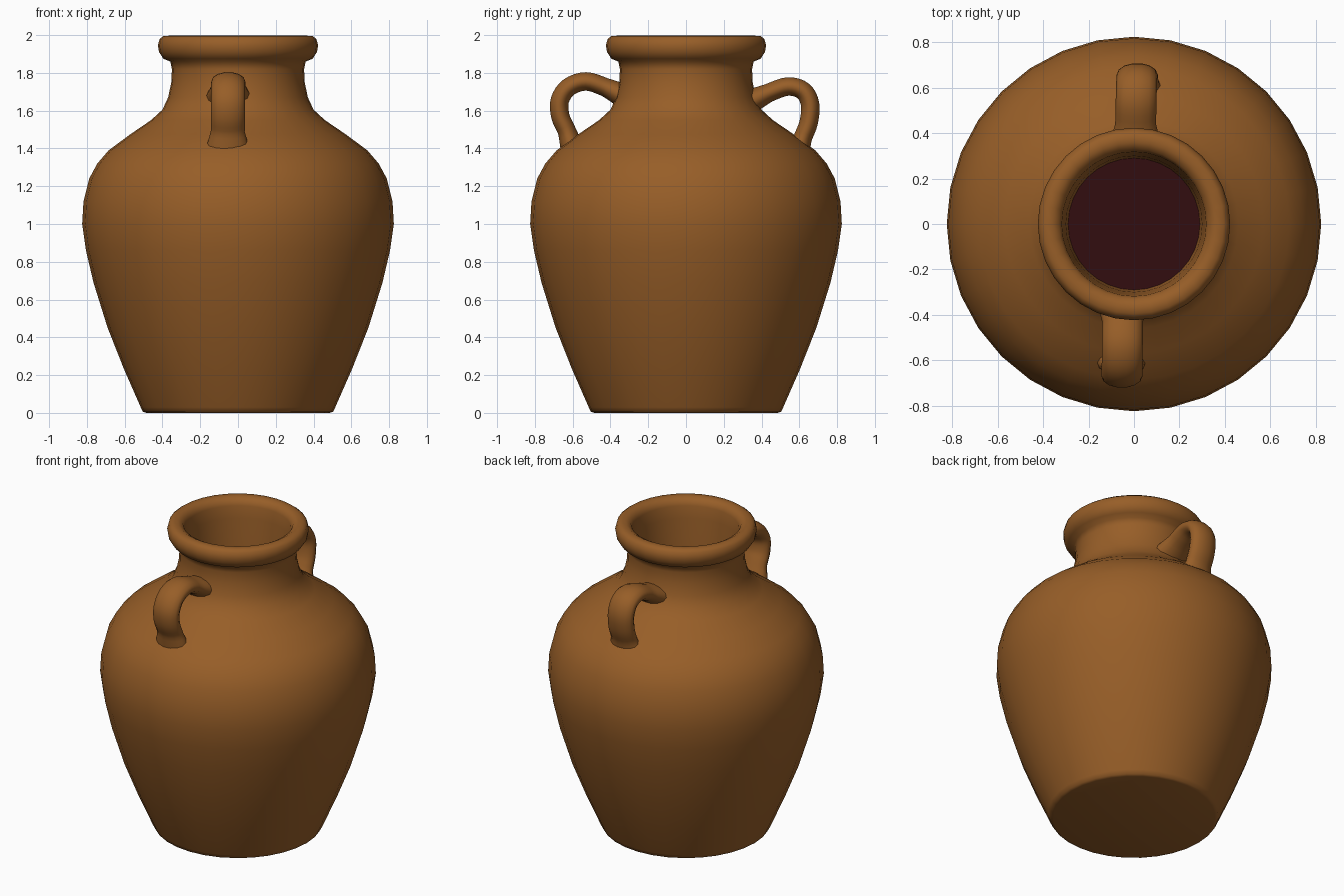
import bpy, bmesh, math
from mathutils import Vector

if "Cube" in bpy.data.objects:
    bpy.data.objects.remove(bpy.data.objects["Cube"])


def material(name, rgb):
    m = bpy.data.materials.new(name)
    m.diffuse_color = (*rgb, 1)
    m.use_nodes = True
    m.node_tree.nodes["Principled BSDF"].inputs["Base Color"].default_value = m.diffuse_color
    return m


clay = material("brown_clay", (0.31, 0.112, 0.021))
dark = material("dark_red_inside", (0.032, 0.004, 0.005))


def finish(bm, name, mat, angle=60):
    bmesh.ops.recalc_face_normals(bm, faces=bm.faces)
    me = bpy.data.meshes.new(name)
    bm.to_mesh(me)
    bm.free()
    ob = bpy.data.objects.new(name, me)
    bpy.context.collection.objects.link(ob)
    me.materials.append(mat)
    bpy.ops.object.select_all(action='DESELECT')
    ob.select_set(True)
    bpy.context.view_layer.objects.active = ob
    bpy.ops.object.shade_smooth_by_angle(angle=math.radians(angle))
    return ob


def skin(bm, rings, closed=True):
    # join successive rings of vertices with quads
    for a, b in zip(rings, rings[1:]):
        n = len(a)
        for i in range(n):
            j = (i + 1) % n
            bm.faces.new((a[i], a[j], b[j], b[i]))


def lathe(name, profile, mat, sides=32):
    bm = bmesh.new()
    rings = []
    for r, z in profile:
        z += 0.012 * max(0, z - 1.8) * 0
        rings.append([bm.verts.new((r * math.cos(2 * math.pi * i / sides),
                                    r * math.sin(2 * math.pi * i / sides), z))
                      for i in range(sides)])
    skin(bm, rings)
    return bm, rings


# jar body: outside wall, rolled rim, then inside of the neck
profile = [(0.485, 0), (0.503, 0.006), (0.515, 0.03), (0.605, 0.235), (0.69, 0.45),
           (0.765, 0.69), (0.805, 0.86), (0.825, 1.0), (0.818, 1.12),
           (0.788, 1.24), (0.745, 1.32), (0.685, 1.39), (0.57, 1.475),
           (0.46, 1.55), (0.40, 1.605), (0.37, 1.67), (0.353, 1.75), (0.35, 1.82),
           (0.358, 1.86), (0.395, 1.875), (0.418, 1.91), (0.424, 1.945),
           (0.415, 1.98), (0.395, 1.995), (0.36, 1.997), (0.33, 1.98),
           (0.318, 1.95), (0.312, 1.87), (0.30, 1.76), (0.29, 1.6)]
bm, rings = lathe("jar_body", profile, clay)
bm.faces.new(rings[0])
finish(bm, "jar_body", clay)

# dark disc closing the neck
bm = bmesh.new()
bmesh.ops.create_circle(bm, cap_ends=True, segments=32, radius=0.292)
for v in bm.verts:
    v.co.z = 1.61
disc = finish(bm, "jar_inside", dark)
if disc.data.polygons[0].normal.z < 0:
    disc.data.flip_normals()


def smooth_path(pts, steps=4):
    # Catmull-Rom curve through the points
    p = [Vector((0, *q)) for q in pts]
    p = [2 * p[0] - p[1]] + p + [2 * p[-1] - p[-2]]
    out = []
    for i in range(1, len(p) - 2):
        a, b, c, d = p[i - 1:i + 3]
        for k in range(steps):
            t = k / steps
            out.append(0.5 * (2 * b + (c - a) * t + (2 * a - 5 * b + 4 * c - d) * t * t
                              + (3 * b - a - 3 * c + d) * t ** 3))
    return out + [p[-2]]


def handle(name, pts, x0, x1, sides=14):
    # oval strap swept along a path in the y-z plane, drifting from x0 to x1
    bm = bmesh.new()
    path = smooth_path(pts)
    rings, n = [], len(path)
    for i, c in enumerate(path):
        t = (path[min(i + 1, n - 1)] - path[max(i - 1, 0)]).normalized()
        side = Vector((1, 0, 0))
        up = t.cross(side)
        f = i / (n - 1)
        mid = c + side * (x0 + (x1 - x0) * f)
        flare = 1 + 0.3 * max(0, abs(f - 0.5) - 0.36) / 0.14
        rings.append([bm.verts.new(mid + side * 0.09 * flare * math.cos(a)
                                   + up * 0.05 * flare * math.sin(a))
                      for a in (2 * math.pi * k / sides for k in range(sides))])
    skin(bm, rings)
    bm.faces.new(rings[0])
    bm.faces.new(rings[-1])
    finish(bm, name, clay)


# front and back handles
handle("front_handle", [(-0.335, 1.68), (-0.43, 1.725), (-0.53, 1.755), (-0.62, 1.725),
                        (-0.668, 1.655), (-0.665, 1.57), (-0.63, 1.49), (-0.60, 1.39)],
       -0.05, -0.055)
handle("back_handle", [(0.345, 1.65), (0.44, 1.695), (0.54, 1.728), (0.62, 1.705),
                       (0.657, 1.635), (0.65, 1.54), (0.62, 1.46), (0.59, 1.38)],
       0.005, 0.02)
